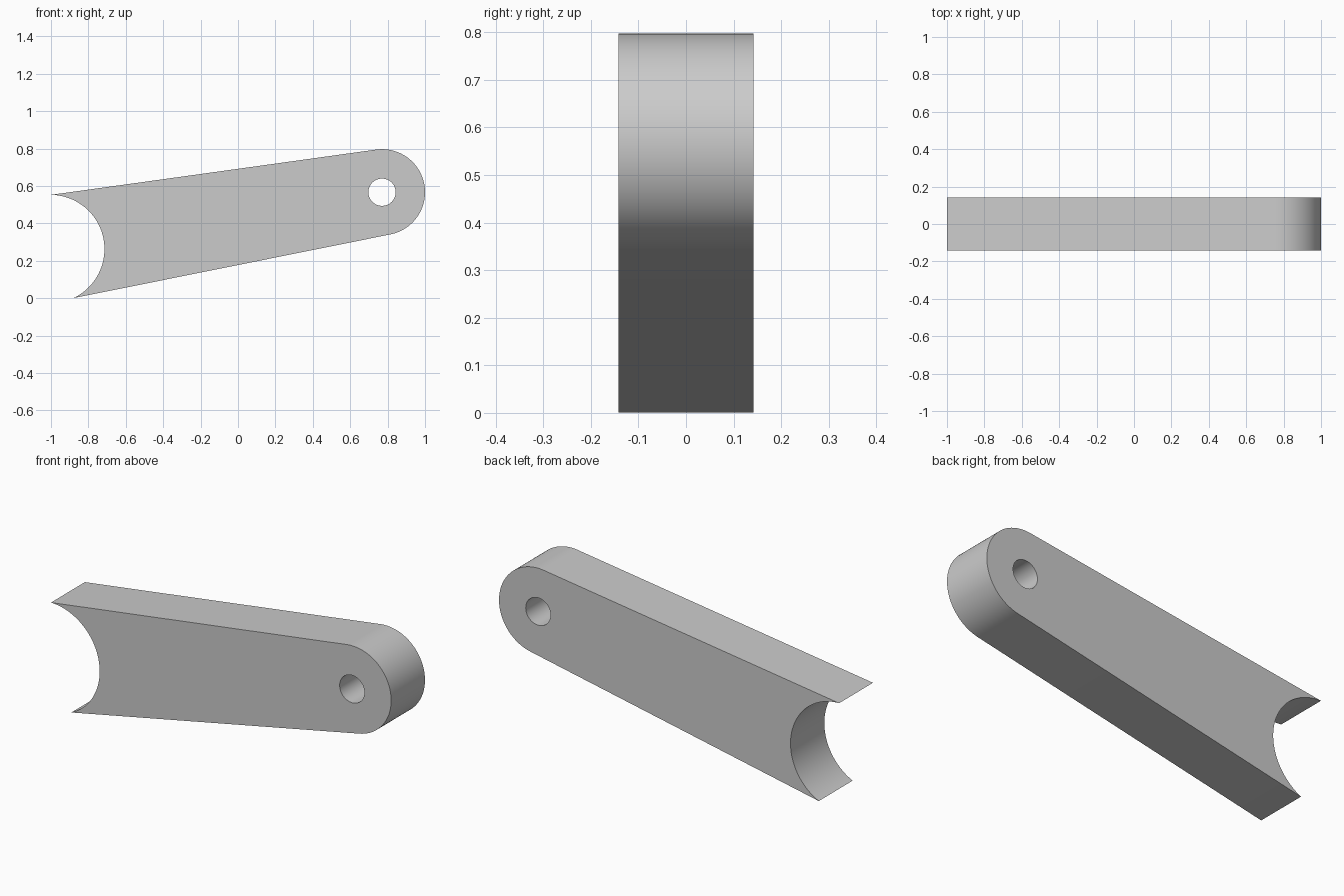
import bpy, bmesh
from math import cos, sin, atan2, asin, hypot, radians, tau
from mathutils import Vector

cube = bpy.data.objects.get("Cube")
if cube:
    bpy.data.objects.remove(cube, do_unlink=True)

HALF = 0.142                                   # half thickness
PIVOT, END_R, HOLE_R = (0.77, 0.567), 0.23, 0.073
SADDLE, SADDLE_R = (-1.004, 0.263), 0.29
UPPER_TIP, LOWER_TIP = (-1.0, 0.553), (-0.88, 0.0)


def arc(centre, r, a, b, n):
    return [(centre[0] + r * cos(a + (b - a) * i / n),
             centre[1] + r * sin(a + (b - a) * i / n)) for i in range(n + 1)]


def angle(a, b):
    return atan2(b[1] - a[1], b[0] - a[0])


def tangent_angle(tip, side):
    """Angle on the rounded end where the straight edge from a tip touches it."""
    d = hypot(PIVOT[0] - tip[0], PIVOT[1] - tip[1])
    return angle(tip, PIVOT) + side * (asin(END_R / d) + radians(90))


# outline: rounded end, straight sides, concave saddle
outline = arc(PIVOT, END_R, tangent_angle(LOWER_TIP, -1),
              tangent_angle(UPPER_TIP, 1), 48)
outline += arc(SADDLE, SADDLE_R, angle(SADDLE, UPPER_TIP),
               angle(SADDLE, LOWER_TIP), 48)
hole = arc(PIVOT, HOLE_R, 0, tau, 48)[:-1]

# fill the plate around the pin hole, then give it thickness
bm = bmesh.new()
edges = []
for loop in (outline, hole):
    vs = [bm.verts.new((x, -HALF, z)) for x, z in loop]
    edges += [bm.edges.new((v, vs[i - 1])) for i, v in enumerate(vs)]
bmesh.ops.triangle_fill(bm, edges=edges, use_beauty=True, normal=Vector((0, -1, 0)))
ext = bmesh.ops.extrude_face_region(bm, geom=bm.faces[:], use_keep_orig=True)
bmesh.ops.translate(bm, vec=(0, 2 * HALF, 0),
                    verts=[g for g in ext["geom"] if isinstance(g, bmesh.types.BMVert)])
bmesh.ops.recalc_face_normals(bm, faces=bm.faces[:])
mesh = bpy.data.meshes.new("link_arm")
bm.to_mesh(mesh)
bm.free()

arm = bpy.data.objects.new("link_arm", mesh)
bpy.context.collection.objects.link(arm)

# plain grey finish
grey = bpy.data.materials.new("light_grey")
grey.use_nodes = True
grey.diffuse_color = (0.6, 0.6, 0.6, 1)
grey.node_tree.nodes["Principled BSDF"].inputs["Base Color"].default_value = grey.diffuse_color
mesh.materials.append(grey)

bpy.ops.object.select_all(action='DESELECT')
arm.select_set(True)
bpy.context.view_layer.objects.active = arm
bpy.ops.object.shade_smooth_by_angle(angle=radians(30))
